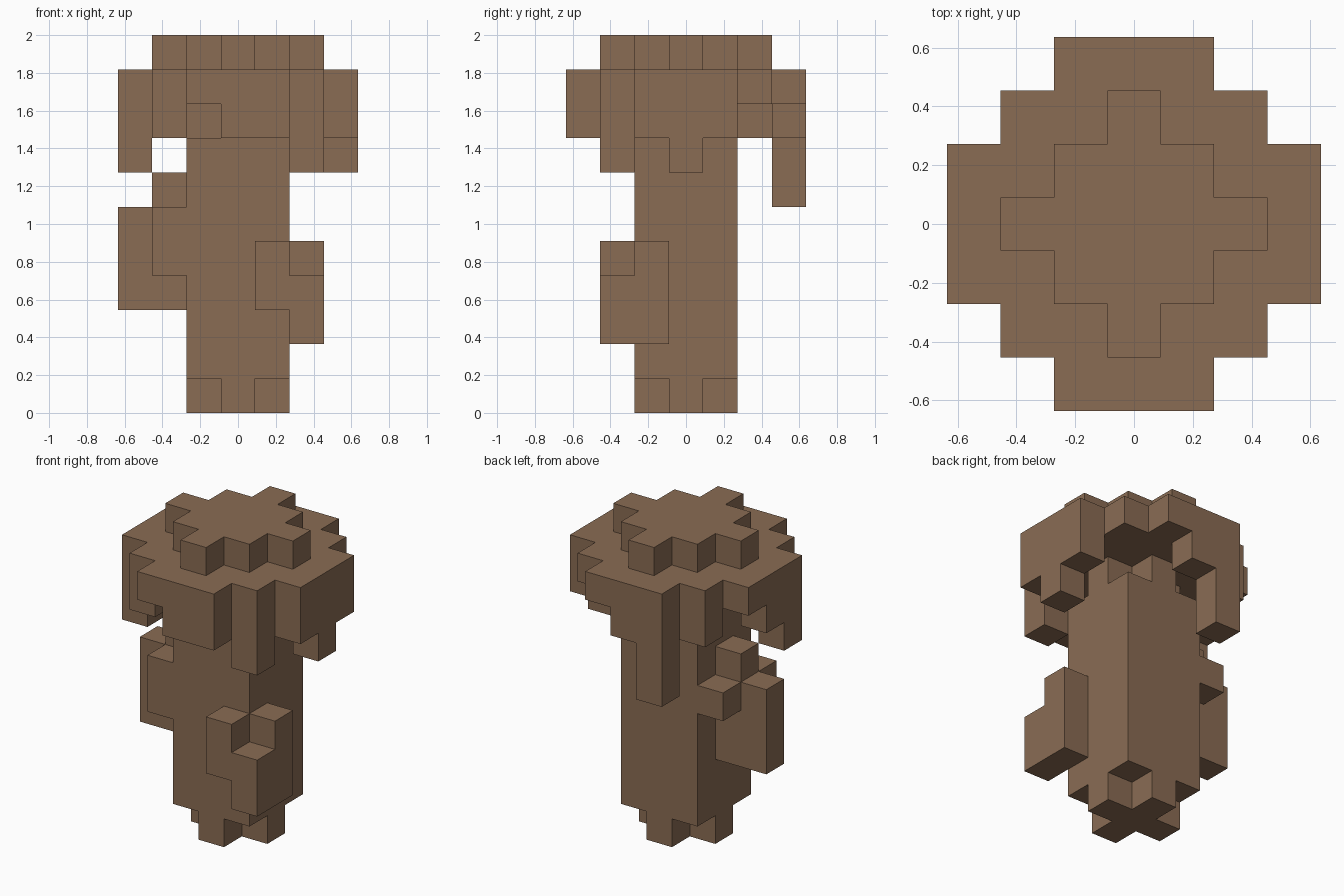
import bpy
import bmesh
from mathutils import Vector

cube = bpy.data.objects.get("Cube")
if cube:
    bpy.data.objects.remove(cube, do_unlink=True)

UNIT = 2 / 11  # edge of one block; the model is eleven blocks tall

bark = bpy.data.materials.new("brown")
bark.use_nodes = True
BROWN = (0.254, 0.150, 0.088, 1)
bark.diffuse_color = BROWN
bsdf = next(n for n in bark.node_tree.nodes if n.type == 'BSDF_PRINCIPLED')
bsdf.inputs["Base Color"].default_value = BROWN
bsdf.inputs["Roughness"].default_value = 0.9


def layer(z, inside):
    """All blocks of one level for which the rule holds."""
    span = range(-3, 4)
    return {(x, y, z) for x in span for y in span if inside(abs(x), abs(y))}


def column(x, y, low, high):
    """A vertical run of blocks from low to high, both included."""
    return {(x, y, z) for z in range(low, high + 1)}


def plus(x, y):
    return x + y <= 1


def square(x, y):
    return max(x, y) <= 1


parts = {}

# Trunk: square shaft with a cross-shaped foot and neck
parts["trunk"] = layer(0, plus) | layer(8, plus)
for level in range(1, 8):
    parts["trunk"] |= layer(level, square)

# Cap: wide rounded slab and a smaller crown on top
parts["cap"] = layer(9, lambda x, y: max(x, y) <= 3 and x + y <= 4)
parts["crown"] = layer(10, lambda x, y: square(x, y) or (x + y == 2))

# Hanging rim of the cap: lowest block of each column around the edge
rim = {(0, -3): 8, (1, -3): 8, (2, -2): 7, (3, -1): 8, (3, 0): 7,
       (3, 1): 8, (0, 3): 8, (-1, 3): 6, (-2, 2): 8, (-3, 0): 8,
       (-3, -1): 7, (-2, -2): 8}
parts["cap_rim"] = set()
for (x, y), low in rim.items():
    parts["cap_rim"] |= column(x, y, low, 8)

# Growths on the sides of the trunk
parts["left_growth"] = column(2, -1, 2, 4) | column(2, -2, 2, 3) | column(1, -2, 3, 4)
parts["right_growth"] = (column(-2, 0, 3, 6) | column(-3, 0, 3, 5)
                         | column(-2, -1, 4, 5) | column(-2, 1, 5, 5))

solid = set().union(*parts.values())


def build(name, cells):
    """Mesh the exposed faces of a group of blocks."""
    bm = bmesh.new()
    for cell in sorted(cells):
        centre = Vector(cell) + Vector((0, 0, 0.5))
        for axis in range(3):
            for sign in (-1, 1):
                normal = Vector((0, 0, 0))
                normal[axis] = sign
                if tuple(int(c + n) for c, n in zip(cell, normal)) in solid:
                    continue
                u = Vector((0, 0, 0))
                u[(axis + 1) % 3] = 0.5
                v = normal.cross(u)
                middle = centre + normal / 2
                corners = (-u - v, u - v, u + v, v - u)
                bm.faces.new([bm.verts.new((middle + c) * UNIT) for c in corners])
    bmesh.ops.remove_doubles(bm, verts=bm.verts[:], dist=0.001)
    mesh = bpy.data.meshes.new(name)
    bm.to_mesh(mesh)
    bm.free()
    mesh.materials.append(bark)
    bpy.context.scene.collection.objects.link(bpy.data.objects.new(name, mesh))


for part_name, blocks in parts.items():
    build(part_name, blocks)
